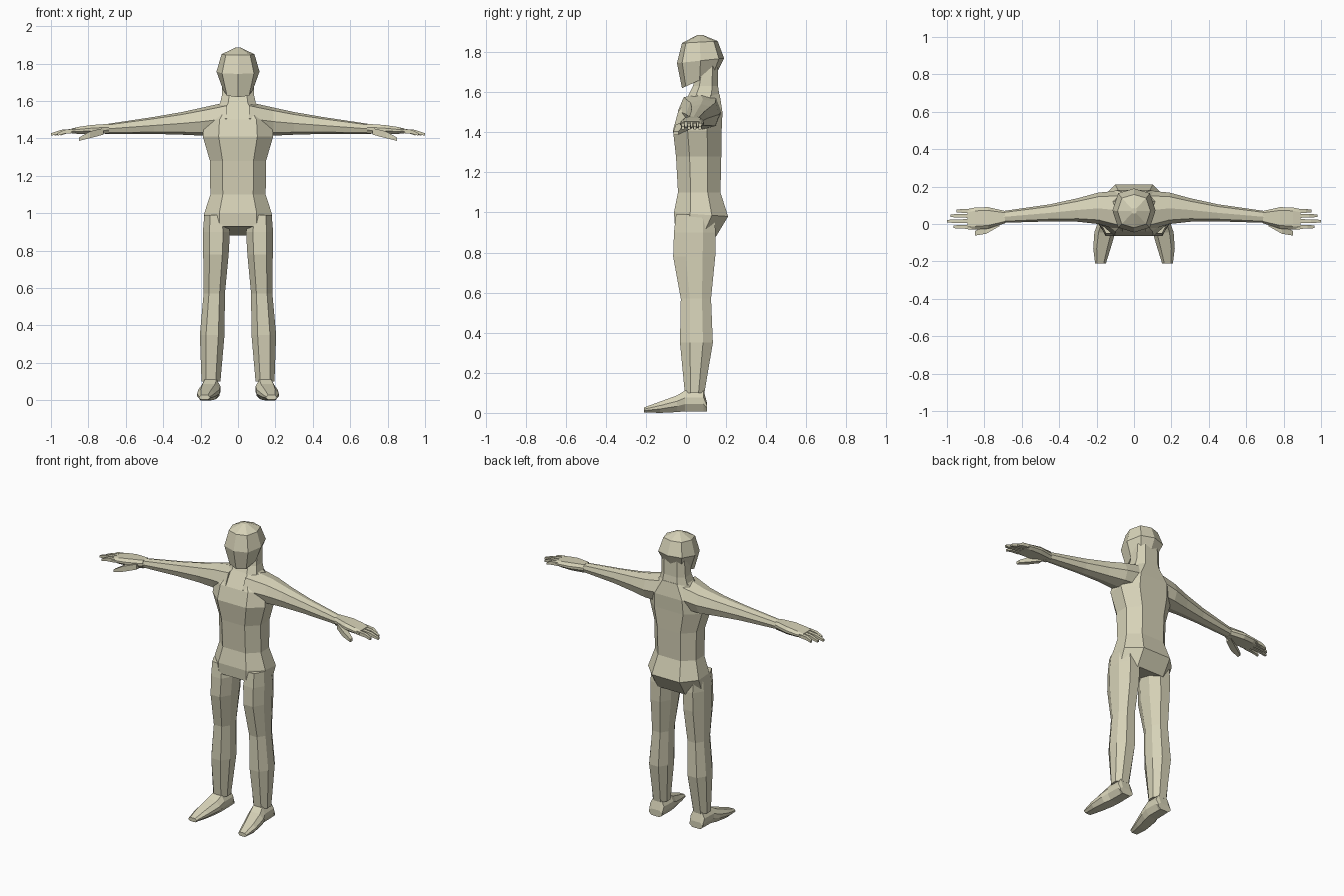
import bpy, bmesh
from mathutils import Vector

skin = bpy.data.materials.new("skin")
skin.diffuse_color = (0.68, 0.65, 0.48, 1)


def chamfered(cx, cy):
    # box outline with cut corners
    return [(-cx, -1), (cx, -1), (1, -cy), (1, cy), (cx, 1), (-cx, 1), (-1, cy), (-1, -cy)]


POINTED = [(0, -1), (.74, -.78), (1, 0), (.74, .78), (0, 1), (-.74, .78), (-1, 0), (-.74, -.78)]
SQUARE = [(-1, -1), (1, -1), (1, 1), (-1, 1)]


def loft(name, axis, rows, outline, mirror=False):
    """rows: (start, end, a0, a1, b0, b1); the ring tilts from start to end along b."""
    bm = bmesh.new()
    rings = []
    for s, e, a0, a1, b0, b1 in rows:
        ring = []
        for u, v in outline:
            a = (a0 + a1) / 2 + u * (a1 - a0) / 2
            b = (b0 + b1) / 2 + v * (b1 - b0) / 2
            t = s + (e - s) * (v + 1) / 2
            p = {'x': (t, a, b), 'y': (a, t, b), 'z': (a, b, t)}[axis]
            ring.append(bm.verts.new(Vector(p)))
        rings.append(ring)
    n = len(outline)
    for r, q in zip(rings, rings[1:]):
        for i in range(n):
            j = (i + 1) % n
            bm.faces.new((r[i], r[j], q[j], q[i]))
    bm.faces.new(rings[0])
    bm.faces.new(rings[-1])
    bmesh.ops.recalc_face_normals(bm, faces=bm.faces)
    me = bpy.data.meshes.new(name)
    bm.to_mesh(me)
    bm.free()
    ob = bpy.data.objects.new(name, me)
    bpy.context.collection.objects.link(ob)
    me.materials.append(skin)
    if mirror:
        ob.modifiers.new("mirror", 'MIRROR')
    return ob


def wide(zf, zb, w, y0, y1):
    return (zf, zb, -w, w, y0, y1)


def flat(t, *box):
    return (t, t, *box)


# torso, from crotch to neck base
loft("torso", 'z', [
    wide(.93, .88, .178, -.055, .15),
    wide(1.0, .98, .182, -.06, .21),
    wide(1.1, 1.1, .148, -.04, .172),
    wide(1.28, 1.28, .15, -.05, .176),
    wide(1.41, 1.41, .188, -.065, .178),
    wide(1.5, 1.5, .18, -.04, .182),
    wide(1.59, 1.59, .095, .015, .168)], chamfered(.55, .4))

# neck and head
loft("neck", 'z', [
    wide(1.55, 1.55, .105, -.005, .172),
    wide(1.63, 1.63, .086, .035, .16),
    wide(1.74, 1.74, .082, .06, .158)], chamfered(.55, .5))
loft("head", 'z', [
    wide(1.62, 1.70, .08, -.02, .155),
    wide(1.745, 1.77, .115, -.045, .19),
    wide(1.845, 1.855, .088, -.02, .158),
    wide(1.885, 1.885, .015, .055, .085)], POINTED)

# arms with shoulders
loft("arm", 'x', [
    flat(.06, -.04, .18, 1.42, 1.594),
    flat(.19, .0, .168, 1.415, 1.565),
    flat(.3, .012, .138, 1.42, 1.541),
    flat(.45, .014, .105, 1.424, 1.515),
    flat(.71, .006, .068, 1.425, 1.476)], POINTED, True)

# hands
loft("hand", 'x', [
    flat(.69, .004, .07, 1.426, 1.478),
    flat(.78, -.025, .09, 1.424, 1.472),
    flat(.85, -.03, .088, 1.424, 1.462),
    flat(.89, -.028, .08, 1.427, 1.453)], chamfered(.7, .3), True)
loft("thumb", 'x', [
    flat(.72, -.012, .03, 1.42, 1.455),
    flat(.79, -.052, -.008, 1.402, 1.438),
    flat(.85, -.062, -.038, 1.387, 1.405)], SQUARE, True)
for i, (y, tip) in enumerate([(-.015, .965), (.015, 1.0), (.044, .98), (.07, .95)]):
    loft(f"finger_{i + 1}", 'x', [
        flat(.87, y - .011, y + .011, 1.43, 1.452),
        flat((.89 + tip) / 2, y - .01, y + .01, 1.425, 1.446),
        flat(tip, y - .007, y + .007, 1.415, 1.428)], SQUARE, True)

# legs
loft("leg", 'z', [
    flat(.99, .06, .18, -.05, .14),
    flat(.9, .043, .188, -.06, .148),
    flat(.78, .05, .186, -.064, .146),
    flat(.57, .07, .184, -.026, .125),
    flat(.35, .072, .204, -.03, .134),
    flat(.1, .094, .195, -.006, .092)], chamfered(.5, .4), True)

# feet
loft("foot", 'y', [
    flat(.105, .1, .192, .008, .05),
    flat(.088, .096, .195, .008, .112),
    flat(-.004, .094, .198, .008, .112),
    flat(-.045, .1, .212, .004, .087),
    flat(-.13, .125, .218, .0, .056),
    flat(-.21, .15, .208, .003, .027)], chamfered(.6, .3), True)
